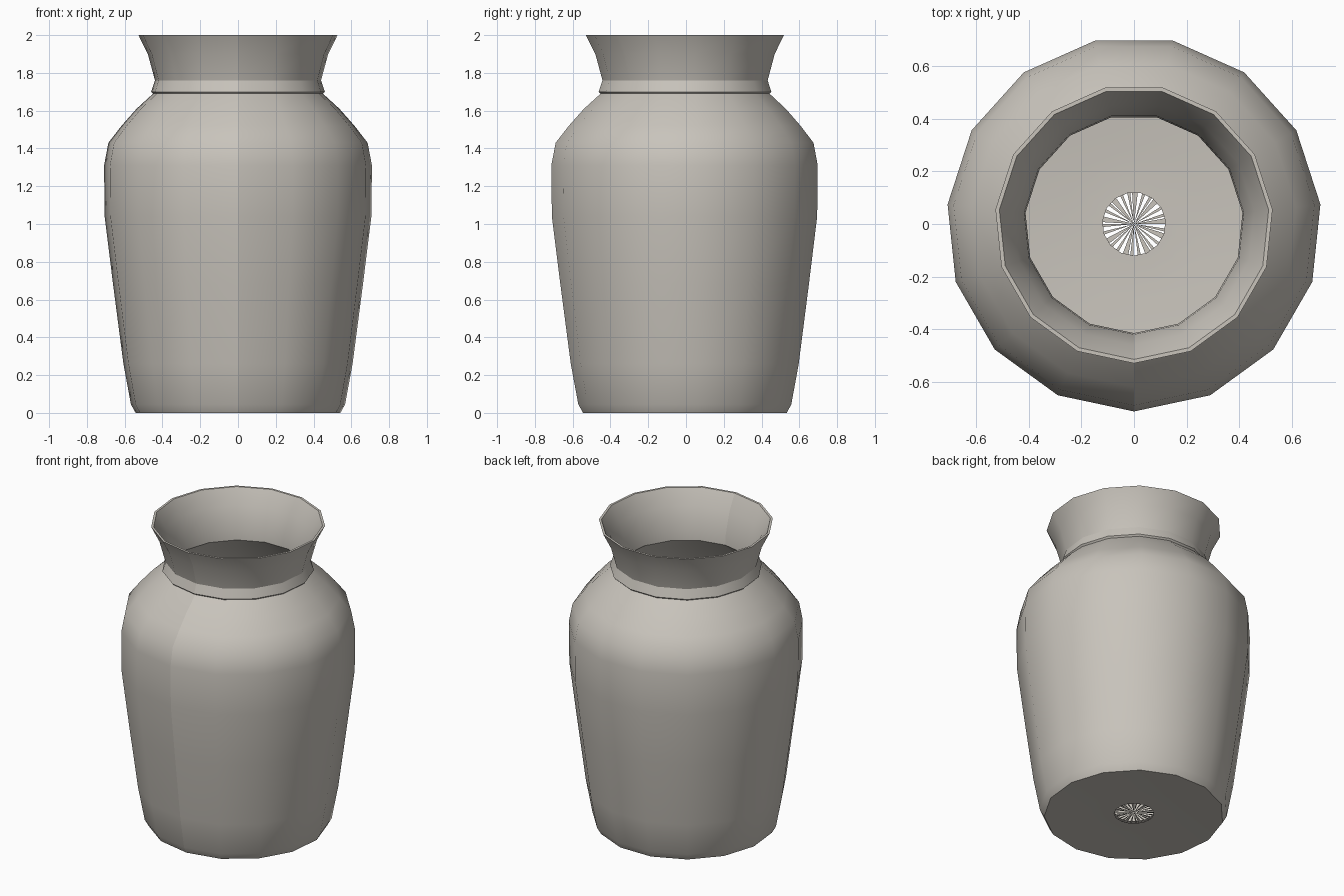
import bpy, bmesh, math

if "Cube" in bpy.data.objects:
    bpy.data.objects.remove(bpy.data.objects["Cube"])

SIDES = 15

clay = bpy.data.materials.new("warm grey clay")
clay.diffuse_color = (0.58, 0.55, 0.50, 1)
clay.use_nodes = True
clay.node_tree.nodes["Principled BSDF"].inputs["Base Color"].default_value = clay.diffuse_color


def finish(name, bm, angle):
    me = bpy.data.meshes.new(name)
    bm.to_mesh(me)
    bm.free()
    me.materials.append(clay)
    ob = bpy.data.objects.new(name, me)
    bpy.context.collection.objects.link(ob)
    bpy.ops.object.select_all(action='DESELECT')
    ob.select_set(True)
    bpy.context.view_layer.objects.active = ob
    bpy.ops.object.shade_smooth_by_angle(angle=math.radians(angle))
    return ob


def lathe(name, profile, sides, angle=32):
    """Revolve (radius, height) points from the front; the front seam stays open."""
    bm = bmesh.new()
    rings = []
    for r, z in profile:
        ring = []
        for j in range(sides + 1):
            a = -math.pi / 2 + 2 * math.pi * j / sides
            ring.append(bm.verts.new((r * math.cos(a), r * math.sin(a), z)))
        rings.append(ring)
    for lo, hi in zip(rings, rings[1:]):
        for j in range(sides):
            bm.faces.new((lo[j], lo[j + 1], hi[j + 1], hi[j]))
    return finish(name, bm, angle)


# outer wall, from the foot up to the flared rim, then down the inside
outer = [(0.12, 0.01), (0.28, 0.01), (0.545, 0.0), (0.57, 0.045), (0.61, 0.26),
         (0.665, 0.68), (0.71, 1.04), (0.713, 1.31), (0.69, 1.43), (0.62, 1.52),
         (0.54, 1.61), (0.452, 1.69), (0.462, 1.70), (0.442, 1.76), (0.48, 1.90),
         (0.53, 2.0)]
inner = [(0.515, 2.0), (0.46, 1.90), (0.42, 1.76), (0.415, 1.69), (0.52, 1.59),
         (0.66, 1.42), (0.69, 1.31), (0.685, 1.04), (0.64, 0.68), (0.585, 0.26),
         (0.54, 0.05), (0.28, 0.025), (0.12, 0.025)]
lathe("vase_body", outer + inner, SIDES)

# broken fan of slivers over the hole in the floor
bm = bmesh.new()
N = 26
for k in range(N):
    a = 2 * math.pi * k / N
    b = a + 2 * math.pi / N * (0.4 + 0.35 * (k % 3 == 0))
    bm.faces.new([bm.verts.new((r * math.cos(t), r * math.sin(t), 0.018))
                  for r, t in ((0.0, 0), (0.135, a), (0.135, b))])
finish("floor_fan", bm, 30)
